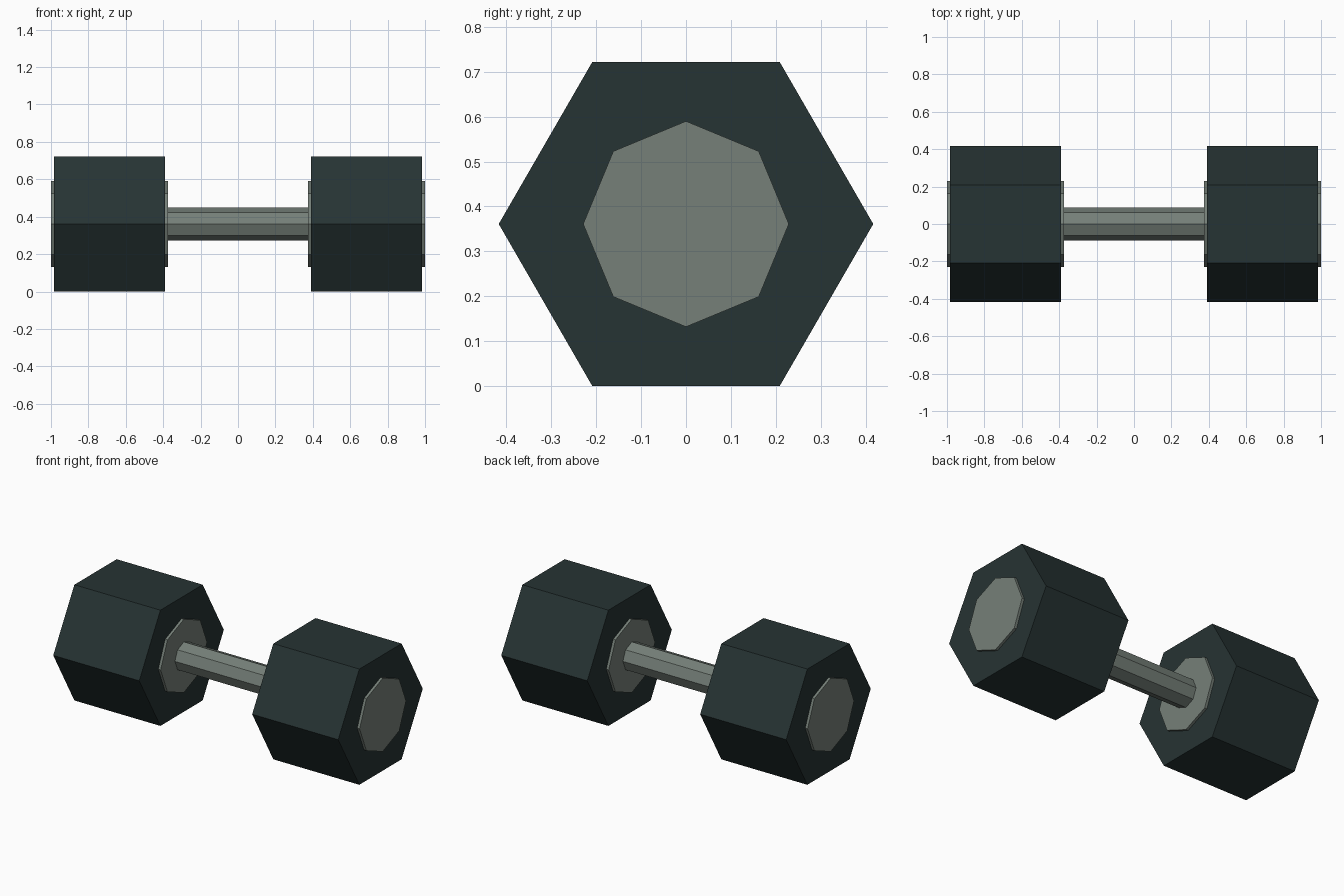
import bpy
import math

cube = bpy.data.objects.get("Cube")
if cube:
    bpy.data.objects.remove(cube, do_unlink=True)

AXIS_HEIGHT = 0.361


def make_material(name, color, roughness):
    mat = bpy.data.materials.new(name)
    mat.use_nodes = True
    mat.diffuse_color = color
    bsdf = mat.node_tree.nodes["Principled BSDF"]
    bsdf.inputs["Base Color"].default_value = color
    bsdf.inputs["Roughness"].default_value = roughness
    return mat


def prism(name, sides, radius, length, x, mat):
    """Flat-shaded prism lying along x, with a corner pointing to +y."""
    bpy.ops.mesh.primitive_cylinder_add(
        vertices=sides, radius=radius, depth=length,
        location=(x, 0, AXIS_HEIGHT), rotation=(0, math.pi / 2, 0))
    obj = bpy.context.object
    obj.name = name
    obj.data.materials.append(mat)
    return obj


rubber = make_material("dark rubber", (0.0194, 0.033, 0.033, 1), 0.8)
steel = make_material("grey steel", (0.18, 0.215, 0.19, 1), 0.6)

# Grip bar, ending inside the two hubs
prism("grip_bar", 8, 0.088, 1.0, 0, steel)

# Hexagonal weights, each with an octagonal hub showing at both ends
for side, sign in (("left", 1), ("right", -1)):
    prism(side + "_weight", 6, 0.417, 0.594, sign * 0.687, rubber)
    prism(side + "_hub", 8, 0.229, 0.626, sign * 0.687, steel)
